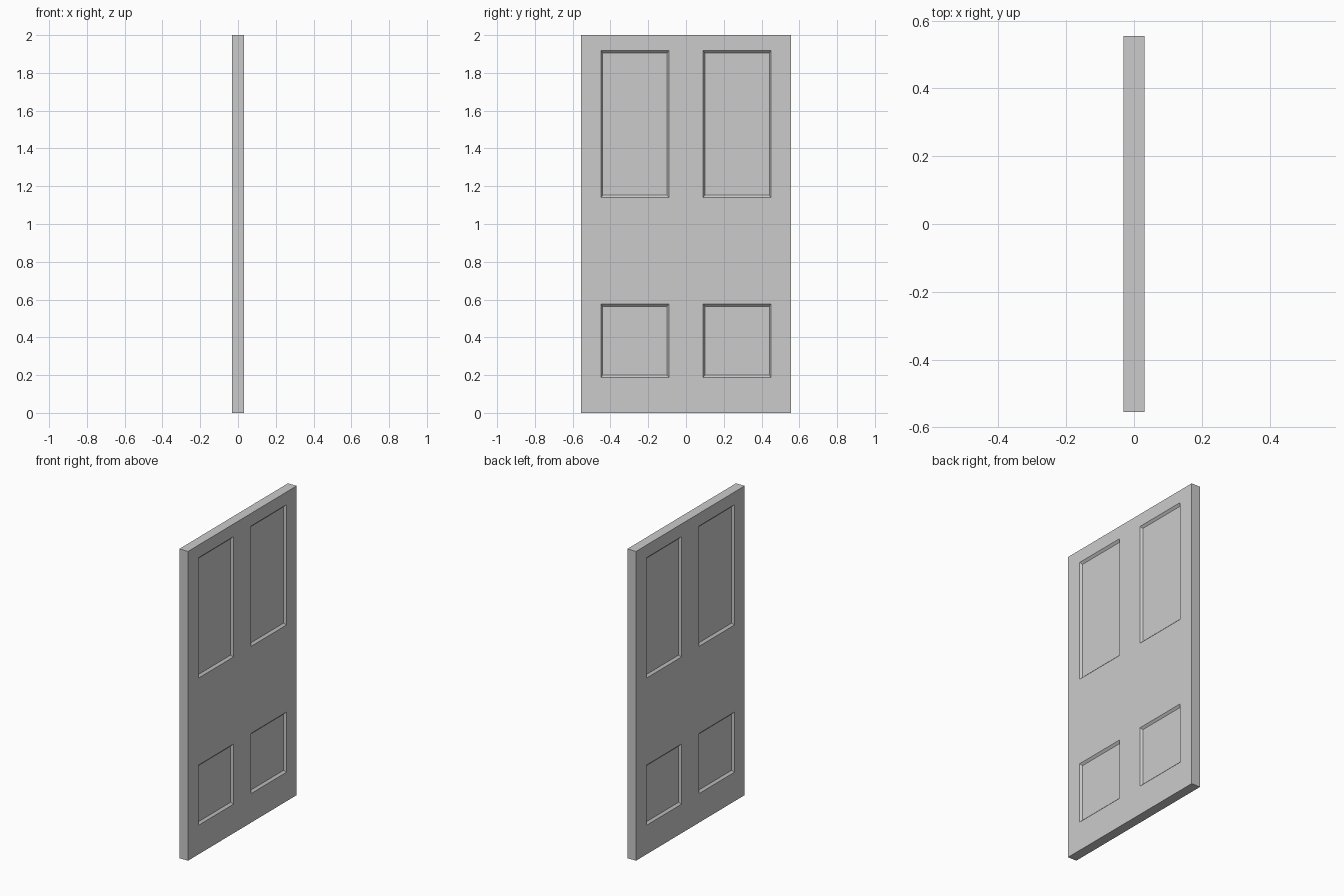
import bpy, bmesh

if "Cube" in bpy.data.objects:
    bpy.data.objects.remove(bpy.data.objects["Cube"])

HALF_T = 0.031            # half thickness of the slab
DEPTH = 0.013             # recess depth of the panels
INSET_Y, INSET_Z = 0.009, 0.013   # slope of the recess walls
YS = [-0.555, -0.45, -0.091, 0.091, 0.45, 0.555]
ZS = [0.0, 0.188, 0.577, 1.14, 1.918, 2.0]
PANEL_Y, PANEL_Z = (1, 3), (1, 3)  # grid cells that hold recessed panels

bm = bmesh.new()


def add_face(side):
    """One face of the door: flat frame with four sloped, recessed panels."""
    x = side * HALF_T
    grid = [[bm.verts.new((x, y, z)) for z in ZS] for y in YS]
    for i in range(len(YS) - 1):
        for j in range(len(ZS) - 1):
            outer = [grid[i][j], grid[i + 1][j], grid[i + 1][j + 1], grid[i][j + 1]]
            if i in PANEL_Y and j in PANEL_Z:
                signs = ((1, 1), (-1, 1), (-1, -1), (1, -1))
                inner = [bm.verts.new((x - side * DEPTH,
                                       v.co.y + sy * INSET_Y,
                                       v.co.z + sz * INSET_Z))
                         for v, (sy, sz) in zip(outer, signs)]
                bm.faces.new(inner)
                for k in range(4):
                    n = (k + 1) % 4
                    bm.faces.new((outer[k], outer[n], inner[n], inner[k]))
            else:
                bm.faces.new(outer)


# Both faces of the door, then the edge band joining them
for side in (1, -1):
    add_face(side)
rim = [e for e in bm.edges if e.is_boundary]
bmesh.ops.bridge_loops(bm, edges=rim)
bmesh.ops.recalc_face_normals(bm, faces=bm.faces)

mesh = bpy.data.meshes.new("panel_door")
bm.to_mesh(mesh)
bm.free()
door = bpy.data.objects.new("panel_door", mesh)
bpy.context.collection.objects.link(door)
